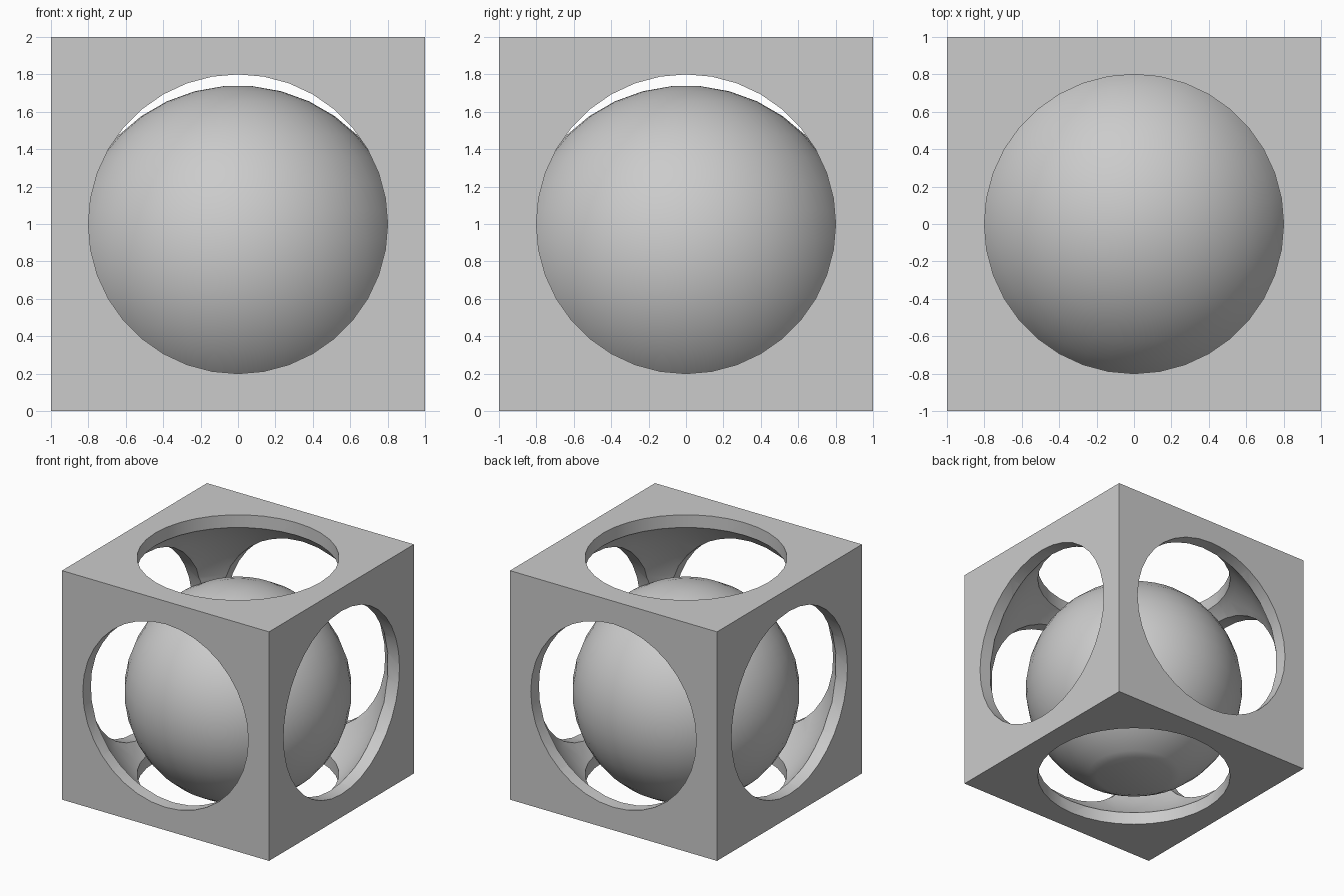
import bpy, bmesh
from math import sin, cos, pi
from mathutils import Matrix, Vector

SIDES = 36
CENTRE = Vector((0, 0, 1))

default = bpy.data.objects.get("Cube")
if default:
    bpy.data.objects.remove(default, do_unlink=True)

grey = bpy.data.materials.new("light grey")
grey.use_nodes = True
grey.diffuse_color = (0.6, 0.6, 0.6, 1)
grey.node_tree.nodes["Principled BSDF"].inputs["Base Color"].default_value = (0.6, 0.6, 0.6, 1)


def make_object(name, bm):
    bmesh.ops.recalc_face_normals(bm, faces=bm.faces)
    mesh = bpy.data.meshes.new(name)
    bm.to_mesh(mesh)
    bm.free()
    obj = bpy.data.objects.new(name, mesh)
    bpy.context.collection.objects.link(obj)
    return obj


def lathe(profile, centre, turn=Matrix()):
    """Closed solid from (radius, height) rings turned about an axis."""
    bm = bmesh.new()
    rings = [[bm.verts.new((r * cos(2 * pi * i / SIDES), r * sin(2 * pi * i / SIDES), h))
              for i in range(SIDES)] for r, h in profile]
    for low, high in zip(rings, rings[1:]):
        for i in range(SIDES):
            j = (i + 1) % SIDES
            bm.faces.new((low[i], low[j], high[j], high[i]))
    bm.faces.new(rings[0][::-1])
    bm.faces.new(rings[-1])
    bm.transform(Matrix.Translation(centre) @ turn)
    return bm


def ball_profile(radius):
    """Rings half a step away from the poles, giving small flat caps."""
    n = SIDES // 2
    angles = [(k + 0.5) * pi / n for k in range(n)]
    return [(radius * sin(a), -radius * cos(a)) for a in angles]


def finish(obj):
    bpy.ops.object.select_all(action='DESELECT')
    obj.select_set(True)
    bpy.context.view_layer.objects.active = obj
    obj.data.materials.clear()
    obj.data.materials.append(grey)
    bpy.ops.object.shade_smooth_by_angle()


# Outer cube shell
bm = bmesh.new()
bmesh.ops.create_cube(bm, size=2, matrix=Matrix.Translation(CENTRE))
frame = make_object("cube_frame", bm)

# Round cavity, then a round hole through each pair of faces
tube = [(0.8, -1.5), (0.8, 1.5)]
cutters = [make_object("cavity_cutter", lathe(ball_profile(1.2), CENTRE))]
for axis, turn in (("z", Matrix()),
                   ("x", Matrix.Rotation(pi / 2, 4, 'Y')),
                   ("y", Matrix.Rotation(pi / 2, 4, 'X'))):
    cutters.append(make_object("hole_cutter_" + axis, lathe(tube, CENTRE, turn)))

bpy.context.view_layer.objects.active = frame
for cutter in cutters:
    cutter.hide_render = True
    mod = frame.modifiers.new(cutter.name, 'BOOLEAN')
    mod.operation = 'DIFFERENCE'
    mod.solver = 'EXACT'
    mod.object = cutter
    bpy.ops.object.modifier_apply(modifier=mod.name)
for cutter in cutters:
    bpy.data.objects.remove(cutter, do_unlink=True)
finish(frame)

# Loose inner ball, cut flat where it rests on the ground
bm = lathe(ball_profile(0.9), Vector((0, 0, 0.84)))
cut = bmesh.ops.bisect_plane(bm, geom=bm.verts[:] + bm.edges[:] + bm.faces[:],
                             plane_co=(0, 0, 0), plane_no=(0, 0, 1), clear_inner=True)
rim = [e for e in cut["geom_cut"] if isinstance(e, bmesh.types.BMEdge)]
bmesh.ops.contextual_create(bm, geom=rim)
finish(make_object("inner_ball", bm))
